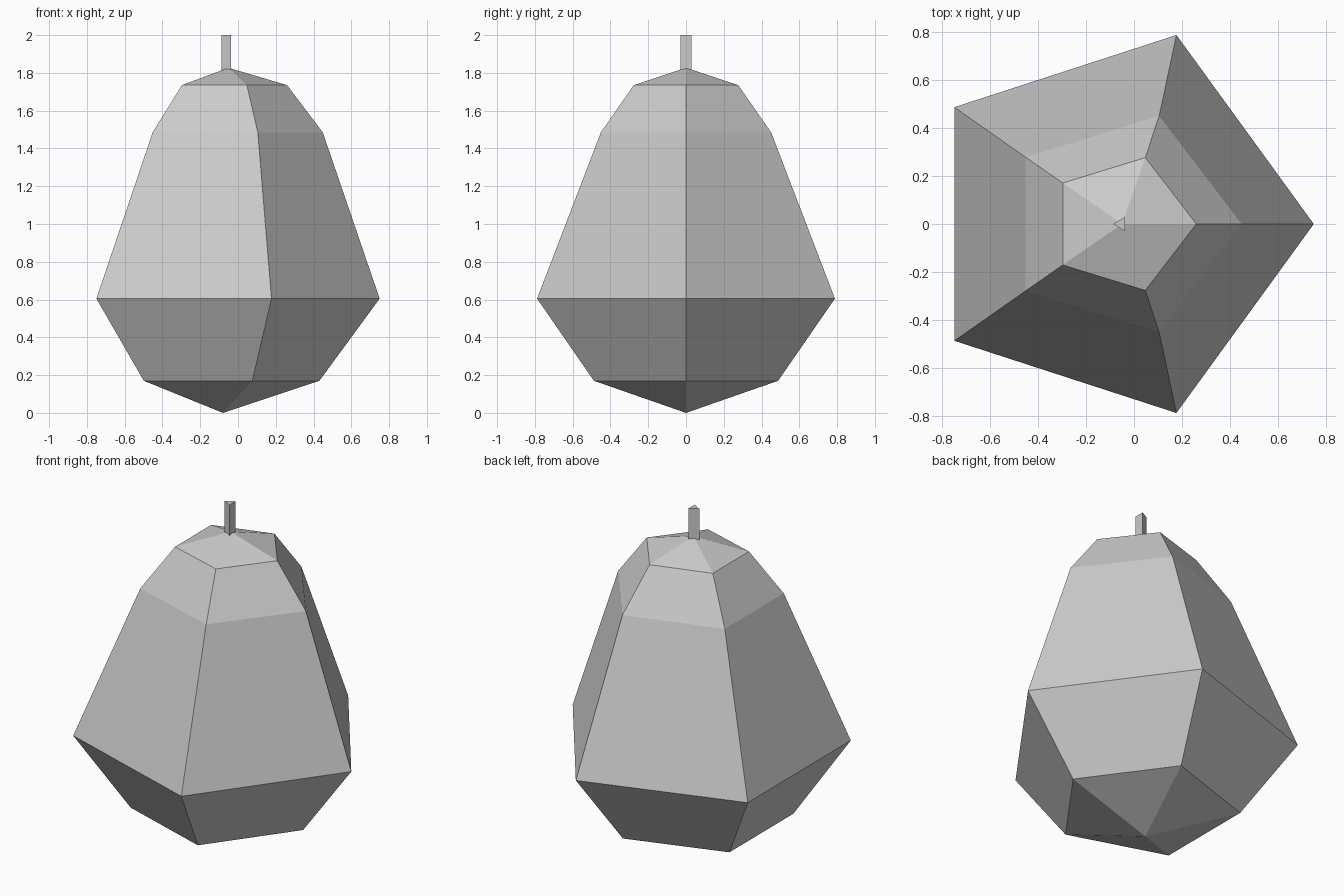
import bpy, bmesh
from math import cos, sin, tau

if "Cube" in bpy.data.objects:
    bpy.data.objects.remove(bpy.data.objects["Cube"])


def loft(name, sides, rings, start=0.0, bottom=None, top=None):
    """Stack polygon rings (z, centre x, x radius, y radius); ends are tips or flat caps."""
    bm = bmesh.new()
    loops = [[bm.verts.new((cx + rx * cos(start + tau * i / sides),
                            ry * sin(start + tau * i / sides), z))
              for i in range(sides)] for z, cx, rx, ry in rings]
    for a, b in zip(loops, loops[1:]):
        for i in range(sides):
            j = (i + 1) % sides
            bm.faces.new((a[i], a[j], b[j], b[i]))
    for loop, tip in ((loops[0], bottom), (loops[-1], top)):
        if tip is None:
            bm.faces.new(loop)
        else:
            v = bm.verts.new(tip)
            for i in range(sides):
                bm.faces.new((loop[i], loop[(i + 1) % sides], v))
    bmesh.ops.recalc_face_normals(bm, faces=bm.faces)
    mesh = bpy.data.meshes.new(name)
    bm.to_mesh(mesh)
    bm.free()
    obj = bpy.data.objects.new(name, mesh)
    bpy.context.collection.objects.link(obj)
    return obj


# Five-sided faceted fruit body
loft("fruit_body", 5, [
    (0.17, -0.083, 0.514, 0.513),
    (0.605, -0.079, 0.829, 0.829),
    (1.485, -0.049, 0.498, 0.474),
    (1.735, -0.048, 0.308, 0.291),
], bottom=(-0.08, 0, 0), top=(-0.05, 0, 1.827))

# Three-sided stem, its edge pointing to -x
loft("stem", 3, [(z, -0.054, 0.034, 0.034) for z in (1.81, 2.0)], start=tau / 2)
